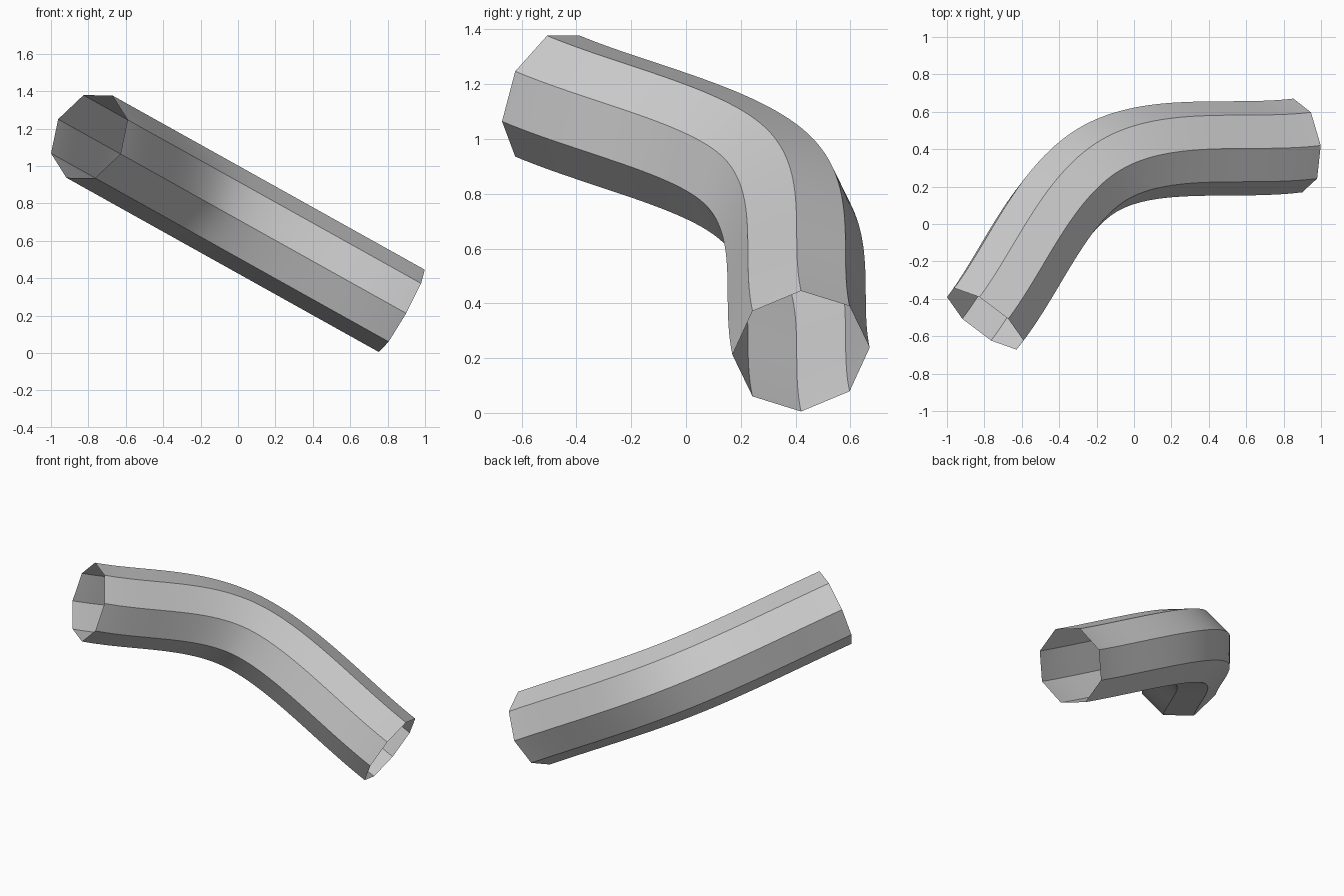
import bpy, bmesh, math
from mathutils import Vector

cube = bpy.data.objects.get("Cube")
if cube:
    bpy.data.objects.remove(cube, do_unlink=True)

RADIUS, SIDES, STEPS = 0.252, 8, 32

# Centre line: start, bend and end, all lying in one tilted plane
slope = math.radians(29.15)
along = Vector((math.cos(slope), 0, -math.sin(slope)))
normal = Vector((math.sin(slope), 0, math.cos(slope)))
start = Vector((-0.795, -0.507, 1.157))


def in_plane(u, y):
    return start + along * u + Vector((0, y - start.y, 0))


p0, p1, p2 = start, in_plane(0.686, 0.288), in_plane(1.913, 0.42)

# Smooth spline through the three points
d0, d1 = math.sqrt((p1 - p0).length), math.sqrt((p2 - p1).length)
bend = (p1 - p0) / d0 - (p2 - p0) / (d0 + d1) + (p2 - p1) / d1


def hermite(a, b, ma, mb, t):
    c2 = 3 * (b - a) - 2 * ma - mb
    c3 = 2 * (a - b) + ma + mb
    return a + ma * t + c2 * t**2 + c3 * t**3, ma + 2 * c2 * t + 3 * c3 * t**2


path = [hermite(p0, p1, p1 - p0, bend * d0, i / STEPS) for i in range(STEPS)]
path += [hermite(p1, p2, bend * d1, p2 - p1, i / STEPS) for i in range(STEPS + 1)]

# Sweep an octagon along the centre line, leaving both ends open
bm = bmesh.new()
rings = []
for point, tangent in path:
    side = tangent.normalized().cross(normal)
    angles = [math.tau * k / SIDES for k in range(SIDES)]
    rings.append([bm.verts.new(point + RADIUS * (normal * math.cos(a) + side * math.sin(a)))
                  for a in angles])
for ring, following in zip(rings, rings[1:]):
    for k in range(SIDES):
        n = (k + 1) % SIDES
        bm.faces.new((ring[k], ring[n], following[n], following[k]))

mesh = bpy.data.meshes.new("bent_tube")
bm.to_mesh(mesh)
bm.free()
tube = bpy.data.objects.new("bent_tube", mesh)
bpy.context.collection.objects.link(tube)

# Plain grey
grey = bpy.data.materials.new("light_grey")
grey.use_nodes = True
colour = (0.6, 0.6, 0.6, 1)
grey.diffuse_color = colour
grey.node_tree.nodes["Principled BSDF"].inputs["Base Color"].default_value = colour
mesh.materials.append(grey)

# Smooth along the length, crisp between the eight sides
bpy.ops.object.select_all(action="DESELECT")
tube.select_set(True)
bpy.context.view_layer.objects.active = tube
bpy.ops.object.shade_smooth_by_angle(angle=math.radians(30))
